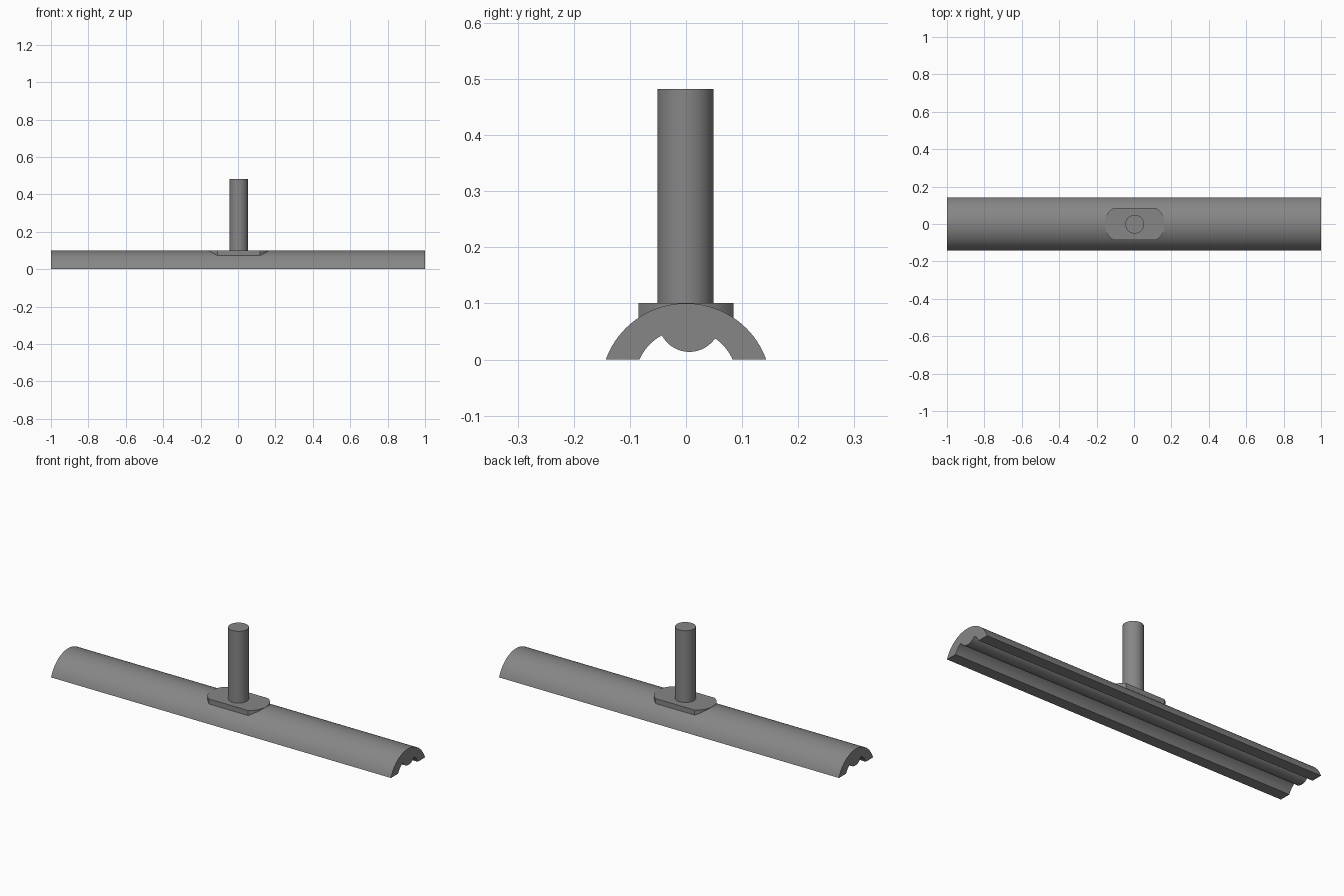
import bpy, bmesh
from math import sin, cos, atan2, hypot, asin, pi

if "Cube" in bpy.data.objects:
    bpy.data.objects.remove(bpy.data.objects["Cube"])

grey = bpy.data.materials.new("dark_grey")
grey.diffuse_color = (0.24, 0.24, 0.24, 1)
grey.use_nodes = True
grey.node_tree.nodes["Principled BSDF"].inputs["Base Color"].default_value = grey.diffuse_color


def arc(c, start, end, n):
    """Points on a circle about c, from start to end."""
    r = hypot(start[0] - c[0], start[1] - c[1])
    a0 = atan2(start[1] - c[1], start[0] - c[0])
    a1 = atan2(end[1] - c[1], end[0] - c[0])
    return [(c[0] + r * cos(a0 + (a1 - a0) * i / n),
             c[1] + r * sin(a0 + (a1 - a0) * i / n)) for i in range(n + 1)]


def finish(ob):
    """Dark grey colour, smooth curves, sharp edges."""
    ob.data.materials.append(grey)
    bpy.ops.object.select_all(action='DESELECT')
    ob.select_set(True)
    bpy.context.view_layer.objects.active = ob
    bpy.ops.object.shade_smooth_by_angle(angle=0.5)


def extrude(name, points, vec):
    """Closed prism from a flat 3D outline."""
    bm = bmesh.new()
    face = bm.faces.new([bm.verts.new(p) for p in points])
    res = bmesh.ops.extrude_face_region(bm, geom=[face], use_keep_orig=True)
    verts = [v for v in res["geom"] if isinstance(v, bmesh.types.BMVert)]
    bmesh.ops.translate(bm, verts=verts, vec=vec)
    bmesh.ops.recalc_face_normals(bm, faces=bm.faces)
    mesh = bpy.data.meshes.new(name)
    bm.to_mesh(mesh)
    bm.free()
    ob = bpy.data.objects.new(name, mesh)
    bpy.context.collection.objects.link(ob)
    finish(ob)


# Arched bar: outer arc, inner channel and a rounded ridge underneath
profile = arc((0, -0.052), (0.143, 0), (-0.143, 0), 40)
profile += arc((0, -0.037), (-0.083, 0), (-0.043, 0.0431), 10)
profile += arc((0.006, 0.069), (-0.043, 0.0431), (0.052, 0.0376), 20)[1:-1]
profile += arc((0, -0.037), (0.052, 0.0376), (0.083, 0), 10)
extrude("arched_bar", [(-1, y, z) for y, z in profile], (2, 0, 0))

# Mounting plate: straight sides, bowed ends
half = asin(0.85)
outline = []
for side in (1, -1):
    for i in range(17):
        a = half * (i / 8 - 1)
        outline.append((0.004 + side * (0.062 + 0.1 * cos(a)),
                        side * 0.1 * sin(a), 0.062))
extrude("mounting_plate", outline, (0, 0, 0.039))

# Upright post
bpy.ops.mesh.primitive_cylinder_add(vertices=48, radius=0.05, depth=0.403,
                                    location=(0.004, -0.001, 0.281))
post = bpy.context.object
post.name = "post"
finish(post)
